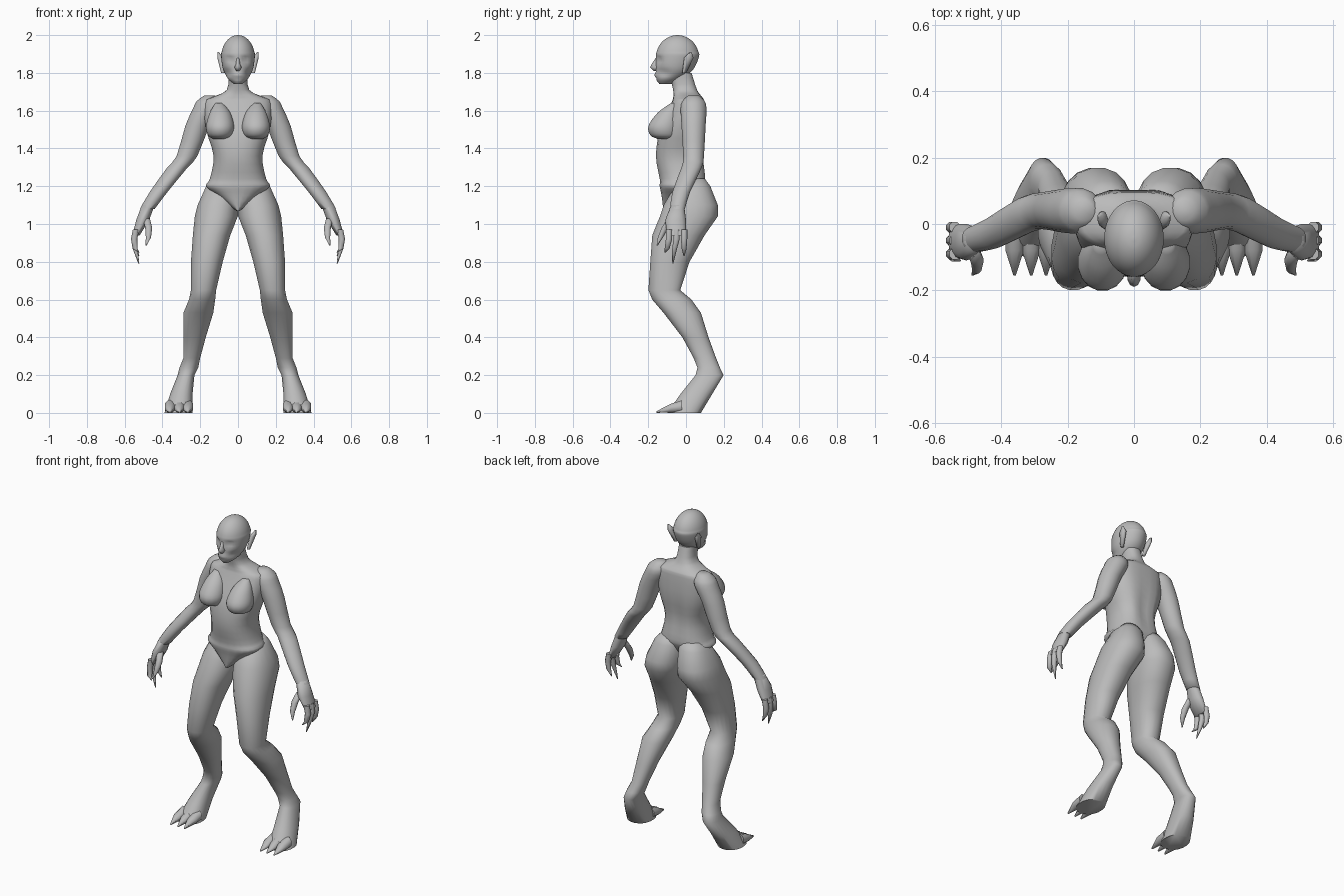
import bpy, bmesh, math
from mathutils import Vector

default_cube = bpy.data.objects.get("Cube")
if default_cube:
    bpy.data.objects.remove(default_cube, do_unlink=True)

GREY = (.5, .5, .5, 1)
skin = bpy.data.materials.new("grey skin")
skin.use_nodes = True
skin.diffuse_color = GREY
skin.node_tree.nodes["Principled BSDF"].inputs["Base Color"].default_value = GREY


def refine(rings, steps):
    """Insert smoothly curved rings between the given ones."""
    refined = []
    last = len(rings) - 1
    for i in range(last):
        before, start, end, after = (rings[max(0, min(last, i + k))] for k in (-1, 0, 1, 2))
        for step in range(steps):
            t = step / steps
            ring = []
            for a, b, c, d in zip(before, start, end, after):
                slope_in, slope_out = (c - a) / 2, (d - b) / 2
                cubic = slope_in + slope_out - 2 * (c - b)
                square = c - b - slope_in - cubic
                ring.append(b + t * (slope_in + t * (square + t * cubic)))
            refined.append(ring)
    return refined + [rings[-1]]


def rounded(value, power):
    return math.copysign(abs(value) ** power, value)


def loft(name, rings, sides, power=1, steps=1, axis="z", mirror=False, pushes=()):
    """Skin closed rings given as (position, low u, high u, low v, high v)."""
    bm = bmesh.new()
    loops = []
    for position, low_u, high_u, low_v, high_v in refine(rings, steps):
        loop = []
        for k in range(sides):
            angle = math.tau * (k + .5) / sides
            across = rounded(math.cos(angle), power)
            along = rounded(math.sin(angle), power)
            u = (low_u + high_u + (high_u - low_u) * across) / 2
            v = (low_v + high_v + (high_v - low_v) * along) / 2
            point = (u, v, position) if axis == "z" else (u, position, v)
            loop.append(bm.verts.new(point))
        loops.append(loop)
    for lower, upper in zip(loops, loops[1:]):
        for k in range(sides):
            following = (k + 1) % sides
            bm.faces.new((lower[k], lower[following], upper[following], upper[k]))
    bm.faces.new(loops[0])
    bm.faces.new(loops[-1])

    # Soft local sculpting: centre, reach on each axis, shift
    for centre, reach, shift in pushes:
        for vert in bm.verts:
            distance = sum(((p - q) / r) ** 2 for p, q, r in zip(vert.co, centre, reach))
            vert.co += Vector(shift) * math.exp(-distance)

    bmesh.ops.recalc_face_normals(bm, faces=bm.faces)
    mesh = bpy.data.meshes.new(name)
    bm.to_mesh(mesh)
    bm.free()
    mesh.materials.append(skin)
    part = bpy.data.objects.new(name, mesh)
    bpy.context.collection.objects.link(part)
    if mirror:
        modifier = part.modifiers.new("Mirror", "MIRROR")
        modifier.use_mirror_merge = False
    bpy.ops.object.select_all(action="DESELECT")
    part.select_set(True)
    bpy.context.view_layer.objects.active = part
    bpy.ops.object.shade_smooth_by_angle(angle=math.radians(70))


def centred(rings):
    """Turn (height, half width, front, back) into symmetric rings."""
    return [(z, -half, half, front, back) for z, half, front, back in rings]


def tube(name, points, sides, steps=1):
    """Mirrored limb of round slices through (x, y, z, radius) points."""
    rings = [(z, x - r, x + r, y - r, y + r) for x, y, z, r in points]
    loft(name, rings, sides, steps=steps, mirror=True)


# Torso with neck, shoulders, waist and pelvis wedge
torso = [(1.8, .05, -.09, .03), (1.71, .06, -.07, .06), (1.67, .14, -.07, .09),
         (1.64, .18, -.08, .1), (1.5, .17, -.14, .11), (1.36, .13, -.16, .1),
         (1.24, .15, -.14, .11), (1.2, .17, -.14, .1), (1.15, .11, -.13, .07),
         (1.07, .01, -.12, 0)]
spine = ((0, .11, 1.4), (.03, .06, .2), (0, -.03, 0))
breastbone = ((0, -.14, 1.6), (.03, .06, .1), (0, .02, 0))
loft("torso", centred(torso), sides=24, power=.85, steps=3, pushes=(spine, breastbone))

# Breasts
breast = [(1.64, .08, .12, -.08, -.04), (1.59, .04, .15, -.15, -.03),
          (1.52, .02, .17, -.2, -.03), (1.47, .03, .16, -.19, -.04),
          (1.45, .06, .13, -.15, -.06)]
loft("breast", breast, sides=16, steps=4, mirror=True)

# Head: domed cranium above a tapering jaw
skull = []
for step in range(8):
    lift = math.radians(88 - step * 12)
    spread = math.cos(lift)
    skull.append((1.88 + .12 * math.sin(lift), .09 * spread,
                  -.045 - .115 * spread, -.045 + .115 * spread))
skull += [(1.82, .08, -.16, .04), (1.77, .055, -.16, -.02), (1.74, .02, -.14, -.08)]
mouth = ((0, -.16, 1.775), (.03, .05, .006), (0, .01, 0))
lips = ((0, -.16, 1.785), (.03, .05, .01), (0, -.01, 0))
sculpting = [mouth, lips]
for side in (-1, 1):
    sculpting.append(((side * .04, -.15, 1.87), (.02, .06, .015), (0, .016, 0)))
    sculpting.append(((side * .06, -.12, 1.8), (.03, .05, .02), (-side * .008, .008, 0)))
loft("head", centred(skull), sides=36, steps=4, pushes=sculpting)

# Nose and ears
nose = [(1.88, .01, -.16, -.13), (1.85, .01, -.18, -.13),
        (1.83, .02, -.19, -.13), (1.81, .01, -.17, -.13)]
loft("nose", centred(nose), sides=10)
ear = [(1.91, .1, .11, .02, .03), (1.88, .08, .11, -.01, .04), (1.8, .07, .09, -.02, 0)]
loft("ear", ear, sides=10, mirror=True)

# Arms from shoulder to wrist, then a flat palm
arm = [(.15, .04, 1.68, .03), (.16, .04, 1.65, .06), (.17, .04, 1.61, .07),
       (.215, .04, 1.52, .065), (.27, .04, 1.36, .056), (.32, .03, 1.3, .055),
       (.42, -.025, 1.17, .048), (.48, -.045, 1.08, .04)]
tube("arm", arm, sides=16, steps=2)
palm = [(1.1, .44, .51, -.08, -.01), (1.02, .47, .54, -.11, 0), (.94, .52, .56, -.1, 0)]
loft("palm", palm, sides=14, mirror=True)

# Three pointed fingers and a thumb
fingers = {"index_finger": (-.09, -.11, .85), "middle_finger": (-.05, -.07, .79),
           "outer_finger": (-.01, -.01, .83)}
for name, (root, tip, height) in fingers.items():
    tube(name, [(.54, root, .97, .018), (.55, root, .92, .018),
                (.545, (root + tip) / 2, .87, .014), (.525, tip, height, .003)], sides=8)
tube("thumb", [(.485, -.08, 1.03, .02), (.473, -.11, .98, .02),
               (.474, -.135, .93, .015), (.487, -.153, .885, .003)], sides=8)

# Legs from buttock to sole
leg = [(1.24, .03, .13, .02, .1), (1.2, 0, .17, -.06, .13), (1.1, 0, .215, -.12, .17),
       (1.04, 0, .23, -.14, .17), (.94, .04, .24, -.18, .1), (.8, .08, .25, -.19, .02),
       (.65, .115, .25, -.2, -.03), (.6, .12, .26, -.18, .03), (.53, .13, .29, -.12, .08),
       (.4, .17, .29, -.02, .12), (.29, .2, .29, .04, .16), (.24, .21, .31, .06, .18),
       (.2, .23, .32, .05, .2), (.1, .24, .36, -.03, .14), (0, .24, .39, -.1, .08)]
loft("leg", leg, sides=20, power=.9, mirror=True)

# Pointed toes
toes = {"inner_toe": .265, "middle_toe": .31, "outer_toe": .36}
for name, x in toes.items():
    toe = [(y, x - half, x + half, 0, height)
           for y, half, height in ((-.02, .03, .07), (-.08, .03, .05), (-.155, .004, .01))]
    loft(name, toe, sides=8, axis="y", mirror=True)
